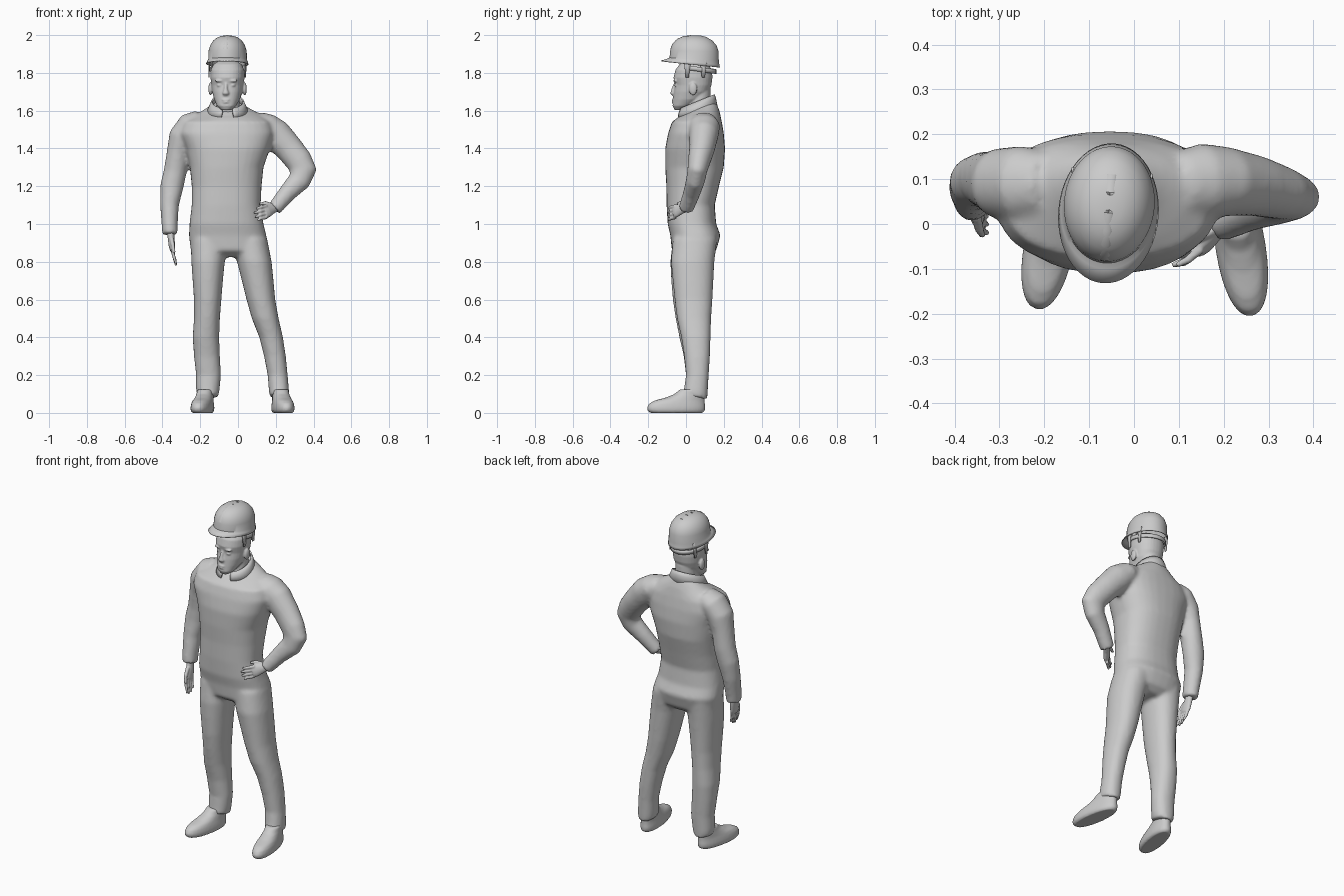
import bpy, bmesh, math
from mathutils import Vector, Matrix

TAU = 2 * math.pi


def spow(v, p):
    return math.copysign(abs(v) ** (2 / p), v)


def ring(z, x0, x1, y0, y1, p=2.0, tilt=0.0, gap=0.0, start=0.0, n=32):
    """Horizontal super-ellipse; angle 0 is the front. gap leaves an opening there."""
    cx, cy, rx, ry = (x0 + x1) / 2, (y0 + y1) / 2, (x1 - x0) / 2, (y1 - y0) / 2
    pts = []
    for i in range(n + (1 if gap else 0)):
        a = start + gap + (TAU - 2 * gap) * i / n
        y = cy - ry * spow(math.cos(a), p)
        pts.append(Vector((cx + rx * spow(math.sin(a), p), y, z + tilt * (y - cy))))
    return pts


def loft(bm, rings, closed=True, cap0=True, cap1=True):
    rows = [[bm.verts.new(p) for p in r] for r in rings]
    n = len(rows[0])
    faces = []
    for a, b in zip(rows, rows[1:]):
        for i in range(n if closed else n - 1):
            j = (i + 1) % n
            faces.append(bm.faces.new((a[i], a[j], b[j], b[i])))
    if closed and cap0:
        faces.append(bm.faces.new(rows[0][::-1]))
    if closed and cap1:
        faces.append(bm.faces.new(rows[-1]))
    bmesh.ops.recalc_face_normals(bm, faces=faces)


def tube(bm, path, n=20):
    """path: (x, y, z, radius across, radius along y)"""
    pts = [Vector(p[:3]) for p in path]
    rings = []
    for i, p in enumerate(path):
        t = (pts[min(i + 1, len(pts) - 1)] - pts[max(i - 1, 0)]).normalized()
        v = Vector((0, 1, 0))
        v = (v - t * v.dot(t)).normalized()
        u = v.cross(t)
        rings.append([pts[i] + u * p[3] * math.cos(TAU * k / n) + v * p[4] * math.sin(TAU * k / n)
                      for k in range(n)])
    loft(bm, rings)


def ball(bm, c, s):
    bmesh.ops.create_uvsphere(bm, u_segments=20, v_segments=12, radius=1,
                              matrix=Matrix.Translation(c) @ Matrix.Diagonal((*s, 1)))


def finish(name, bm, voxel=0, smooth=0, thick=0, turn=None):
    if turn:
        ang, c = turn
        bmesh.ops.rotate(bm, verts=bm.verts, cent=c, matrix=Matrix.Rotation(math.radians(ang), 3, 'Z'))
    me = bpy.data.meshes.new(name)
    bm.to_mesh(me)
    bm.free()
    me.shade_smooth()
    me.set_sharp_from_angle(angle=math.radians(40))
    ob = bpy.data.objects.new(name, me)
    bpy.context.collection.objects.link(ob)
    if thick:
        m = ob.modifiers.new("thickness", 'SOLIDIFY')
        m.thickness, m.offset = thick, 0
    if voxel:
        m = ob.modifiers.new("blend", 'REMESH')
        m.mode, m.voxel_size, m.use_smooth_shade = 'VOXEL', voxel, True
    if smooth:
        m = ob.modifiers.new("soften", 'SMOOTH')
        m.factor, m.iterations = 0.5, smooth
    return ob


# Coveralls: torso
bm = bmesh.new()
torso = [(.825, -.17, .09, -.03, .12), (.86, -.25, .16, -.075, .16), (.94, -.26, .15, -.083, .183),
         (1.0, -.257, .135, -.097, .16), (1.1, -.245, .12, -.103, .152), (1.2, -.245, .125, -.104, .175),
         (1.3, -.255, .135, -.11, .2), (1.4, -.275, .17, -.11, .207), (1.48, -.31, .19, -.095, .2),
         (1.54, -.29, .175, -.075, .19)]
rings = [ring(*r, p=2.4) for r in torso]
rings += [ring(1.58, -.22, .12, -.045, .178, tilt=.15), ring(1.605, -.175, .065, -.02, .165, tilt=.3),
          ring(1.622, -.14, .03, -.01, .155, tilt=.4)]
loft(bm, rings)
# Coveralls: trouser legs
legs = [
    [(.92, -.25, -.06, -.07, .16), (.8, -.247, -.07, -.083, .148), (.7, -.24, -.08, -.078, .14),
     (.6, -.233, -.088, -.07, .133), (.5, -.233, -.096, -.055, .13), (.4, -.24, -.1, -.035, .13),
     (.3, -.233, -.096, -.012, .125), (.2, -.222, -.09, 0, .12), (.12, -.222, -.098, -.005, .115),
     (.085, -.215, -.105, -.01, .112)],
    [(.92, -.04, .155, -.07, .165), (.8, -.005, .178, -.08, .15), (.7, .02, .188, -.07, .145),
     (.6, .045, .197, -.06, .14), (.5, .073, .215, -.048, .133), (.4, .113, .238, -.025, .13),
     (.3, .138, .253, -.01, .127), (.2, .157, .263, 0, .12), (.12, .163, .27, -.01, .115),
     (.085, .168, .27, -.018, .112)]]
for leg in legs:
    loft(bm, [ring(*r, p=2.2, tilt=-.2 if r[0] < .15 else 0) for r in leg])
# Coveralls: sleeves
tube(bm, [(-.2, .09, 1.55, .055, .07), (-.25, .09, 1.525, .07, .085), (-.295, .09, 1.46, .073, .08),
          (-.317, .095, 1.38, .06, .068), (-.332, .1, 1.28, .061, .062), (-.35, .095, 1.2, .062, .058),
          (-.363, .08, 1.1, .05, .054), (-.362, .06, 1.0, .043, .05), (-.36, .052, .945, .041, .048)])
tube(bm, [(.1, .09, 1.545, .055, .07), (.15, .095, 1.515, .074, .085), (.2, .095, 1.475, .083, .078),
          (.27, .085, 1.40, .075, .068), (.322, .07, 1.335, .072, .06), (.345, .06, 1.285, .073, .053),
          (.325, .05, 1.23, .06, .05), (.26, .03, 1.163, .047, .045), (.192, .0, 1.08, .039, .04)])
finish("coveralls", bm, voxel=.011, smooth=5)

# Collar, open at the throat
bm = bmesh.new()
col = [(1.59, -.165, .055, -.045, .165, 2, .25), (1.625, -.147, .037, -.04, .155, 2, .4),
       (1.648, -.137, .027, -.03, .148, 2, .42)]
loft(bm, [ring(*r, gap=.3) for r in col], closed=False)
finish("collar", bm, thick=.008)

# Head with neck, nose, brow, lips, eyes and ears
TURN = (-5, (-.055, .045, 0))
CX = -.055
bm = bmesh.new()
head = [(1.603, .026, -.06, -.01), (1.625, .05, -.071, .03), (1.66, .068, -.068, .09),
        (1.70, .08, -.064, .122), (1.735, .085, -.058, .135), (1.775, .09, -.066, .14),
        (1.815, .089, -.056, .138), (1.845, .075, -.035, .118), (1.868, .04, .005, .08)]
loft(bm, [ring(z, CX - w, CX + w, y0, y1, p=2.2) for z, w, y0, y1 in head])
loft(bm, [ring(z, CX - w, CX + w, y0, y1) for z, w, y0, y1 in
          [(1.54, .068, 0, .13), (1.62, .062, .005, .13), (1.71, .06, .02, .13)]])
tube(bm, [(CX, -.054, 1.745, .008, .01), (CX, -.065, 1.715, .01, .012), (CX, -.07, 1.692, .018, .014),
          (CX, -.062, 1.68, .014, .008)], n=12)
ball(bm, (CX, -.066, 1.657), (.022, .01, .006))
ball(bm, (CX, -.066, 1.645), (.019, .01, .006))
for s in (-1, 1):
    ball(bm, (CX + s * .035, -.053, 1.758), (.026, .012, .007))
    ball(bm, (CX + s * .034, -.047, 1.734), (.015, .012, .008))
    ball(bm, (CX + s * .091, .045, 1.715), (.011, .022, .034))
finish("head", bm, voxel=.005, smooth=2, turn=TURN)

# Hard hat: flared brim into a dome
bm = bmesh.new()
hat = [(1.846, .11, -.132, .178, -.11), (1.858, .106, -.1, .175, -.11), (1.872, .1, -.086, .172, -.06),
       (1.915, .099, -.082, .171, -.02), (1.945, .09, -.074, .16, 0), (1.97, .074, -.055, .138, 0),
       (1.986, .053, -.028, .11, 0), (1.994, .03, 0, .08, 0), (1.996, .01, .03, .055, 0)]
loft(bm, [ring(z, CX - w, CX + w, y0, y1, tilt=t, n=48) for z, w, y0, y1, t in hat], cap0=False)
finish("hard_hat", bm, thick=.004, turn=TURN)

# Raised rib over the crown of the hat
bm = bmesh.new()
rib = [(-.078, 1.925), (-.068, 1.95), (-.045, 1.974), (-.015, 1.988), (.025, 1.994), (.07, 1.993), (.11, 1.984)]
tube(bm, [(CX, y, z, .013, .006) for y, z in rib], n=12)
finish("hat_rib", bm, turn=TURN)

# Hat suspension: nape band and side straps
bm = bmesh.new()
loft(bm, [ring(z, CX - .097, CX + .097, -.07, .158, tilt=-.15, gap=1.4) for z in (1.812, 1.836)], closed=False)
for s in (-1, 1):
    for y in (.015, .1):
        x = CX + s * (.096 if y < .05 else .088)
        loft(bm, [[Vector((x, y - w, z)), Vector((x, y + w, z))]
                  for z, w in ((1.865, .02), (1.82, .013), (1.775, .008))], closed=False)
finish("hat_straps", bm, thick=.005, turn=TURN)

# Hanging hand
bm = bmesh.new()
tube(bm, [(-.358, .05, .96, .02, .025), (-.354, .045, .925, .018, .028), (-.35, .03, .885, .017, .037),
          (-.346, .022, .86, .014, .036)], n=16)
for i in range(4):
    y, tip = .049 - .019 * i, (.8, .784, .78, .79)[i]
    tube(bm, [(-.347, y, .875, .01, .01), (-.342, y - .006, .835, .009, .009),
              (-.328, y - .012, tip, .006, .006)], n=10)
tube(bm, [(-.352, .02, .925, .012, .012), (-.345, -.012, .89, .01, .01), (-.338, -.025, .85, .007, .007)], n=10)
finish("hanging_hand", bm, voxel=.004, smooth=2)

# Hand resting on the hip
bm = bmesh.new()
tube(bm, [(.205, .012, 1.092, .025, .021), (.18, -.02, 1.08, .027, .018), (.155, -.05, 1.07, .036, .016),
          (.14, -.063, 1.065, .036, .013)], n=16)
for i in range(4):
    z, tip = 1.095 - .02 * i, (1.082, 1.058, 1.036, 1.02)[i]
    tube(bm, [(.15, -.055, z, .01, .01), (.12, -.08, z - .006, .009, .009),
              ((.095, .085, .09, .105)[i], -.092, tip, .006, .006)], n=10)
tube(bm, [(.175, -.015, 1.1, .012, .012), (.145, -.03, 1.112, .01, .01), (.115, -.045, 1.105, .007, .007)], n=10)
finish("hip_hand", bm, voxel=.004, smooth=2)

# Shoes
shoe = [(.0, .048, -.19, .09), (.012, .055, -.205, .1), (.03, .056, -.207, .102), (.05, .053, -.195, .1),
        (.066, .049, -.165, .1), (.08, .046, -.11, .1), (.1, .043, -.06, .1), (.125, .042, -.03, .1)]
for name, x, yaw, dy in (("right_shoe", -.168, -11, .012), ("left_shoe", .22, 9, -.002)):
    bm = bmesh.new()
    loft(bm, [ring(z, x - w, x + w, y0 + dy, y1, p=2.2) for z, w, y0, y1 in shoe])
    finish(name, bm, voxel=.007, smooth=2, turn=(yaw, (x, .06, 0)))
